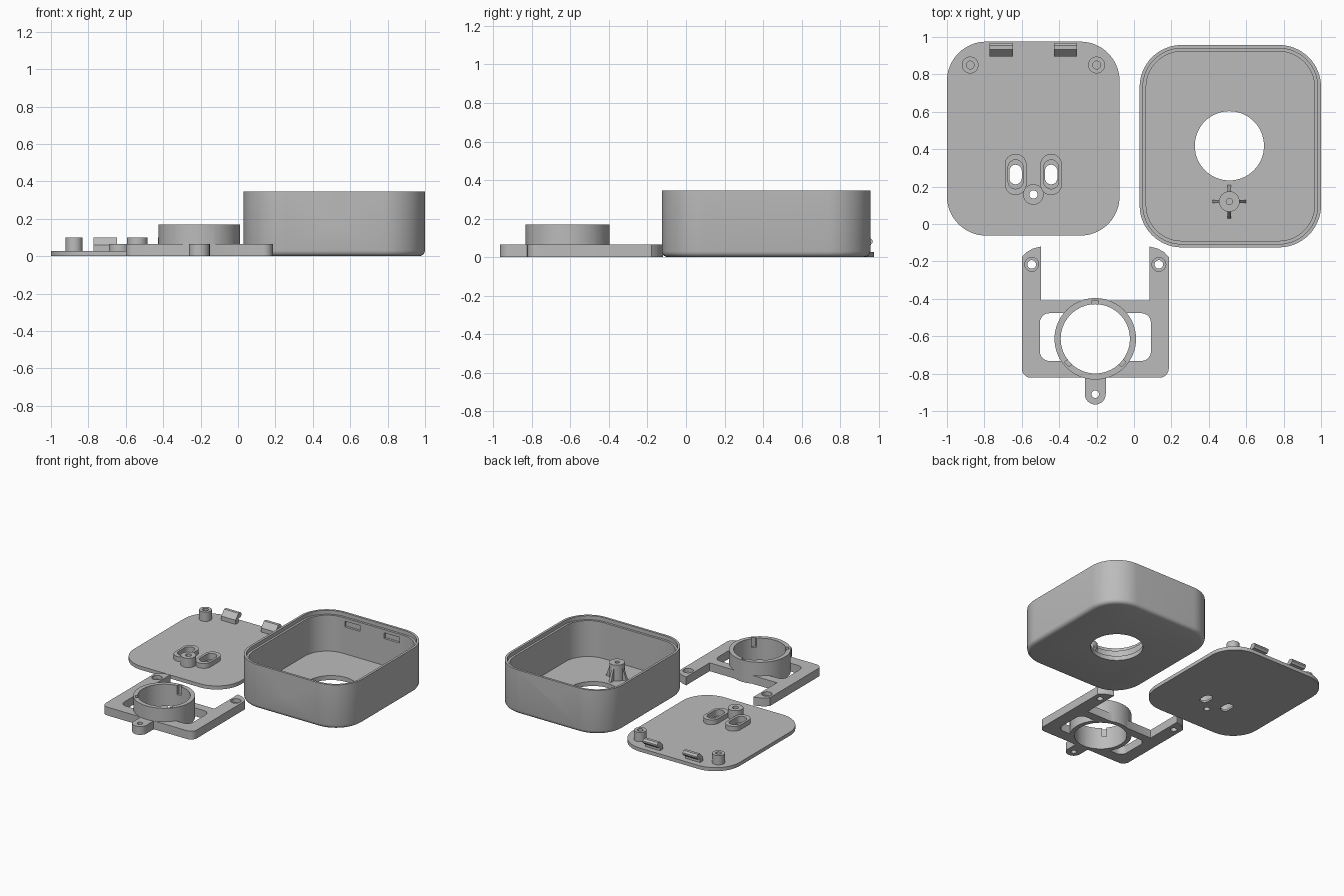
import bpy, bmesh, math
from mathutils import Matrix, Vector

if "Cube" in bpy.data.objects:
    bpy.data.objects.remove(bpy.data.objects["Cube"])

GREY = bpy.data.materials.new("light_grey")
GREY.diffuse_color = (0.5, 0.5, 0.5, 1)
GREY.use_nodes = True
GREY.node_tree.nodes["Principled BSDF"].inputs["Base Color"].default_value = GREY.diffuse_color


def make(name, bm):
    bmesh.ops.recalc_face_normals(bm, faces=bm.faces[:])
    me = bpy.data.meshes.new(name)
    bm.to_mesh(me)
    bm.free()
    me.materials.append(GREY)
    ob = bpy.data.objects.new(name, me)
    bpy.context.collection.objects.link(ob)
    return ob


def rrect(x0, x1, y0, y1, r, n=12):
    """Rounded rectangle outline; r = half the width gives a stadium."""
    pts = []
    for k, (cx, cy) in enumerate([(x1 - r, y1 - r), (x0 + r, y1 - r),
                                  (x0 + r, y0 + r), (x1 - r, y0 + r)]):
        for i in range(n + 1):
            a = (k + i / n) * math.pi / 2
            pts.append((cx + r * math.cos(a), cy + r * math.sin(a)))
    return pts


def circle(x, y, r, n=32):
    return [(x + r * math.cos(2 * math.pi * i / n), y + r * math.sin(2 * math.pi * i / n)) for i in range(n)]


def loft(name, rings):
    """Skin a list of (outline, z) and cap both ends."""
    bm = bmesh.new()
    loops = [[bm.verts.new((x, y, z)) for x, y in pts] for pts, z in rings]
    n = len(loops[0])
    for a, b in zip(loops, loops[1:]):
        for i in range(n):
            bm.faces.new((a[i], a[(i + 1) % n], b[(i + 1) % n], b[i]))
    bm.faces.new(loops[0])
    bm.faces.new(loops[-1])
    bmesh.ops.remove_doubles(bm, verts=bm.verts[:], dist=1e-5)
    return make(name, bm)


def prism(pts, z0, z1, name="piece"):
    return loft(name, [(pts, z0), (pts, z1)])


def place(ob, matrix):
    ob.data.transform(matrix)
    return ob


def boolean(ob, op, *others):
    for other in others:
        mod = ob.modifiers.new("bool", 'BOOLEAN')
        mod.operation, mod.solver, mod.object = op, 'EXACT', other
        bpy.context.view_layer.objects.active = ob
        bpy.ops.object.modifier_apply(modifier=mod.name)
        bpy.data.objects.remove(other)


def add(ob, *o):
    boolean(ob, 'UNION', *o)


def cut(ob, *o):
    boolean(ob, 'DIFFERENCE', *o)


def block(x0, x1, y0, y1, z0, z1):
    return prism([(x0, y0), (x1, y0), (x1, y1), (x0, y1)], z0, z1)


# Upright profile (y, z) swept along x
def sweep_x(profile, x0, x1):
    m = Matrix(((0, 0, 1, 0), (1, 0, 0, 0), (0, 1, 0, 0), (0, 0, 0, 1)))
    return place(prism(profile, x0, x1), m)


# Outline (x, z) swept along y
def sweep_y(profile, y0, y1):
    m = Matrix(((1, 0, 0, 0), (0, 0, 1, 0), (0, 1, 0, 0), (0, 0, 0, 1)))
    return place(prism(profile, y0, y1), m)


# ---- Case: hollow rounded box with rim step
def case_ring(d):
    return rrect(0.03 + d, 1 - d, -0.125 + d, 0.957 - d, 0.225 - d, 16)


case = loft("case", [(case_ring(d), z) for d, z in
            [(0.03, 0), (0.018, 0.003), (0.009, 0.009), (0.003, 0.018), (0, 0.03), (0, 0.345),
             (0.018, 0.345), (0.018, 0.315), (0.035, 0.315), (0.035, 0.035)]])
CX, PY, TOP = 0.51, 0.12, 0.16
# Screw post with four sloping ribs
post = prism(circle(CX, PY, 0.055), 0.02, TOP)
rib = [(-0.095, 0.02), (0.095, 0.02), (0.05, TOP - 0.02), (-0.05, TOP - 0.02)]
rib_x = sweep_y([(CX + a, z) for a, z in rib], PY - 0.009, PY + 0.009)
rib_y = sweep_x([(PY + a, z) for a, z in rib], CX - 0.009, CX + 0.009)
add(post, rib_x, rib_y)
add(case, post)
# Lens opening, screw hole, front pinhole, rear port, hook recesses
cut(case, prism(circle(CX, 0.418, 0.185, 64), -0.1, 0.1),
    prism(circle(CX, PY, 0.017, 20), 0.05, 0.3),
    sweep_y(circle(CX, 0.175, 0.014, 20), -0.2, -0.05),
    sweep_y(rrect(CX - 0.085, CX + 0.085, 0.228, 0.293, 0.0324, 8), 0.85, 1.0))
for s in (-1, 1):
    x = CX + s * 0.17
    cut(case, block(x - 0.065, x + 0.065, 0.88, 0.94, 0.245, 0.29))

# ---- Back lid
LX = -0.538
lid = prism(rrect(-1, -0.077, -0.062, 0.975, 0.21, 16), 0, 0.028, "lid")
for s in (-1, 1):
    x = LX + s * 0.338
    add(lid, prism(circle(x, 0.85, 0.045), 0.01, 0.1))
    cut(lid, prism(circle(x, 0.85, 0.021, 20), 0.028, 0.2))
    x = LX + s * 0.095
    add(lid, prism(rrect(x - 0.058, x + 0.058, 0.155, 0.375, 0.0579), 0.01, 0.065))
add(lid, prism(circle(LX, 0.158, 0.055), 0.01, 0.1))
for s in (-1, 1):
    # keyhole slots with an inner ledge
    x = LX + s * 0.095
    cut(lid, prism(rrect(x - 0.04, x + 0.04, 0.188, 0.343, 0.0399), 0.015, 0.2),
        prism(rrect(x - 0.033, x + 0.033, 0.212, 0.317, 0.0329), -0.1, 0.05))
    # snap hooks
    x = LX + s * 0.172
    hook = [(0.895, 0.015), (0.93, 0.015), (0.93, 0.06), (0.955, 0.06), (0.968, 0.075),
            (0.968, 0.087), (0.955, 0.1), (0.932, 0.1), (0.895, 0.06)]
    add(lid, sweep_x(hook, x - 0.062, x + 0.062))
cut(lid, prism(circle(LX, 0.158, 0.022, 20), -0.1, 0.2))

# ---- Mounting bracket
BX, BY, H = -0.207, -0.614, 0.065
bracket = prism(rrect(-0.6, 0.186, -0.822, -0.3, 0.05), 0, H, "bracket")
cut(bracket, block(-0.7, 0.3, -0.41, -0.2, -0.1, 0.2))
for s in (-1, 1):
    arm = [(0.393, -0.45), (0.393, -0.178), (0.37, -0.152), (0.335, -0.132), (0.29, -0.12), (0.29, -0.45)]
    add(bracket, prism([(BX + s * x, y) for x, y in arm], 0, H))
    x = BX + s * 0.34
    cut(bracket, prism(circle(x, -0.216, 0.037), 0.035, 0.2),
        prism(circle(x, -0.216, 0.023, 20), -0.1, 0.1))
cut(bracket, prism(rrect(-0.503, 0.09, -0.732, -0.477, 0.05), -0.1, 0.2))
# Collar and screw tab
add(bracket, prism(rrect(BX - 0.056, BX + 0.056, -0.965, -0.75, 0.0559), 0, H),
    prism(circle(BX, BY, 0.218, 64), 0, 0.17))
cut(bracket, prism(circle(BX, BY, 0.185, 64), -0.1, 0.3),
    prism(circle(BX, -0.91, 0.02, 20), -0.1, 0.3))
# Collar notches
for deg in (90, 222, 318):
    notch = block(0.15, 0.205, -0.017, 0.017, 0.1, 0.2)
    cut(bracket, place(notch, Matrix.Translation((BX, BY, 0)) @ Matrix.Rotation(math.radians(deg), 4, 'Z')))

# ---- Shading
for ob in (case, lid, bracket):
    bpy.ops.object.select_all(action='DESELECT')
    ob.select_set(True)
    bpy.context.view_layer.objects.active = ob
    bpy.ops.object.shade_smooth_by_angle(angle=math.radians(30))
